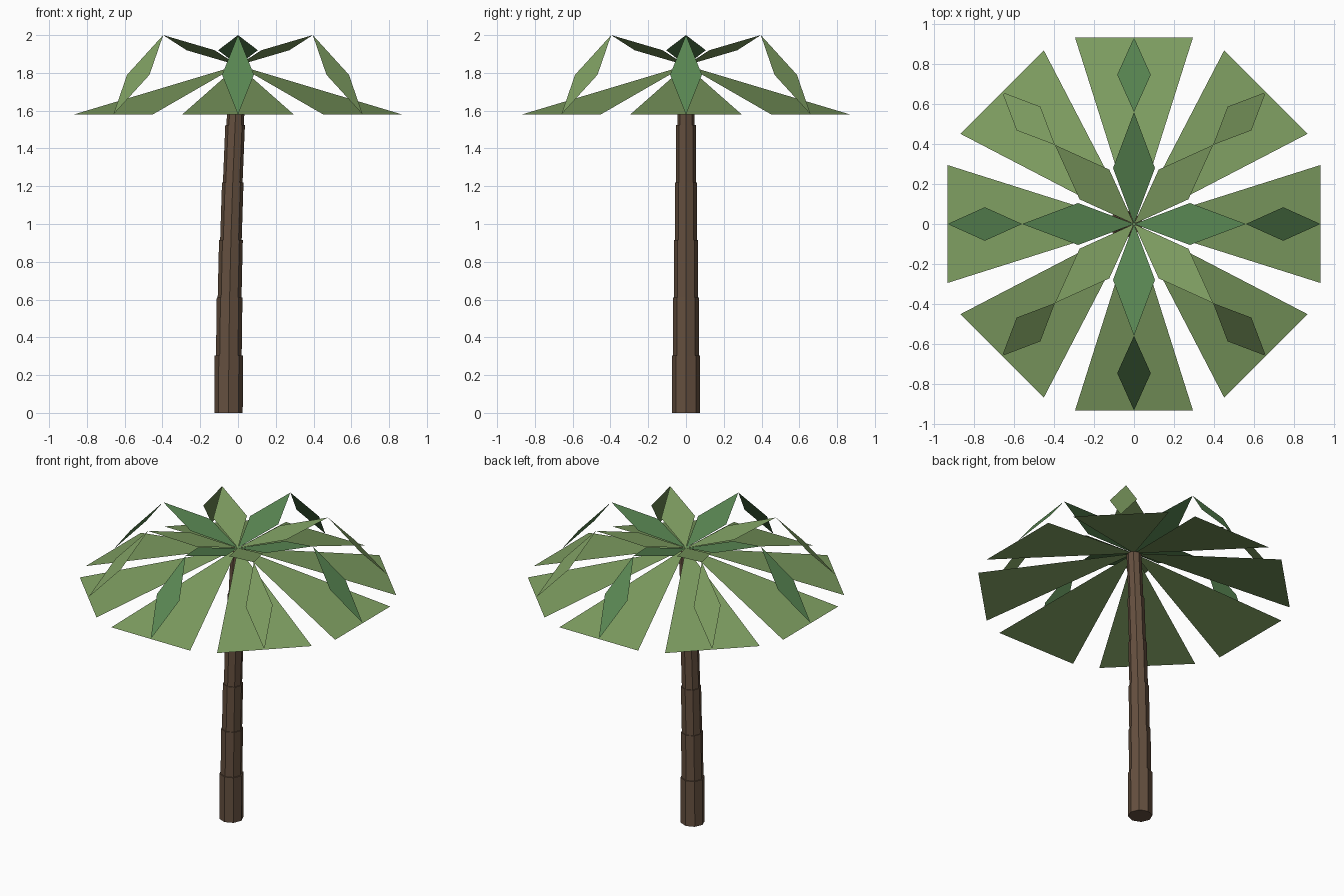
import bpy
import bmesh
from math import sin, cos, pi
from mathutils import Vector, Matrix

if "Cube" in bpy.data.objects:
    bpy.data.objects.remove(bpy.data.objects["Cube"])

CROWN_Z = 1.84


def material(name, rgb):
    m = bpy.data.materials.new(name)
    m.diffuse_color = (*rgb, 1)
    m.use_nodes = True
    m.node_tree.nodes["Principled BSDF"].inputs["Base Color"].default_value = m.diffuse_color
    return m


BARK = material("bark", (0.13, 0.08, 0.05))
OLIVE = material("olive_leaf", (0.21, 0.34, 0.12))
GREEN = material("green_leaf", (0.10, 0.24, 0.085))


def finish(name, bm, mat):
    mesh = bpy.data.meshes.new(name)
    bm.to_mesh(mesh)
    bm.free()
    mesh.materials.append(mat)
    obj = bpy.data.objects.new(name, mesh)
    bpy.context.collection.objects.link(obj)
    return obj


def leaf(name, faces, angle, mat):
    """Flat faces drawn pointing along +x, then turned about the trunk."""
    bm = bmesh.new()
    for pts in faces:
        bm.faces.new([bm.verts.new(p) for p in pts])
    bmesh.ops.remove_doubles(bm, verts=bm.verts, dist=1e-5)
    bm.transform(Matrix.Rotation(angle, 4, "Z"))
    return finish(name, bm, mat)


def kite(a, b, half):
    """Diamond between two points on the leaf's centre line."""
    a, b = Vector(a), Vector(b)
    mid, side = (a + b) / 2, Vector((0, half, 0))
    return [a, mid - side, b, mid + side]


# Trunk: six stepped octagonal segments following a slight bend
def bend(i):
    return Vector((-0.05 * (1 - (i / 6) ** 2), 0, i * 0.305))


for i, r in enumerate([0.075, 0.068, 0.063, 0.057, 0.052, 0.046]):
    bm = bmesh.new()
    rings = []
    for centre in (bend(i), bend(i + 1)):
        rings.append([bm.verts.new(centre + Vector((r * cos(k * pi / 4), r * sin(k * pi / 4), 0)))
                      for k in range(8)])
    low, top = rings
    for k in range(8):
        n = (k + 1) % 8
        bm.faces.new([low[k], low[n], top[n], top[k]])
    bm.faces.new(low[::-1])
    bm.faces.new(top)
    finish(f"trunk_segment_{i + 1}", bm, BARK)

# Crown: eight drooping triangles below, eight folded leaves above
root, peak, tip = (0, 0, CROWN_Z), (0.56, 0, 2.0), (0.933, 0, 1.58)
for k in range(8):
    angle = k * pi / 4
    leaf(f"lower_frond_{k + 1}",
         [[root, (0.933, -0.295, 1.58), (0.933, 0.295, 1.58)]], angle, OLIVE)
    leaf(f"upper_frond_{k + 1}",
         [kite(root, peak, 0.105), kite(peak, tip, 0.084)], angle,
         OLIVE if k % 2 else GREEN)
